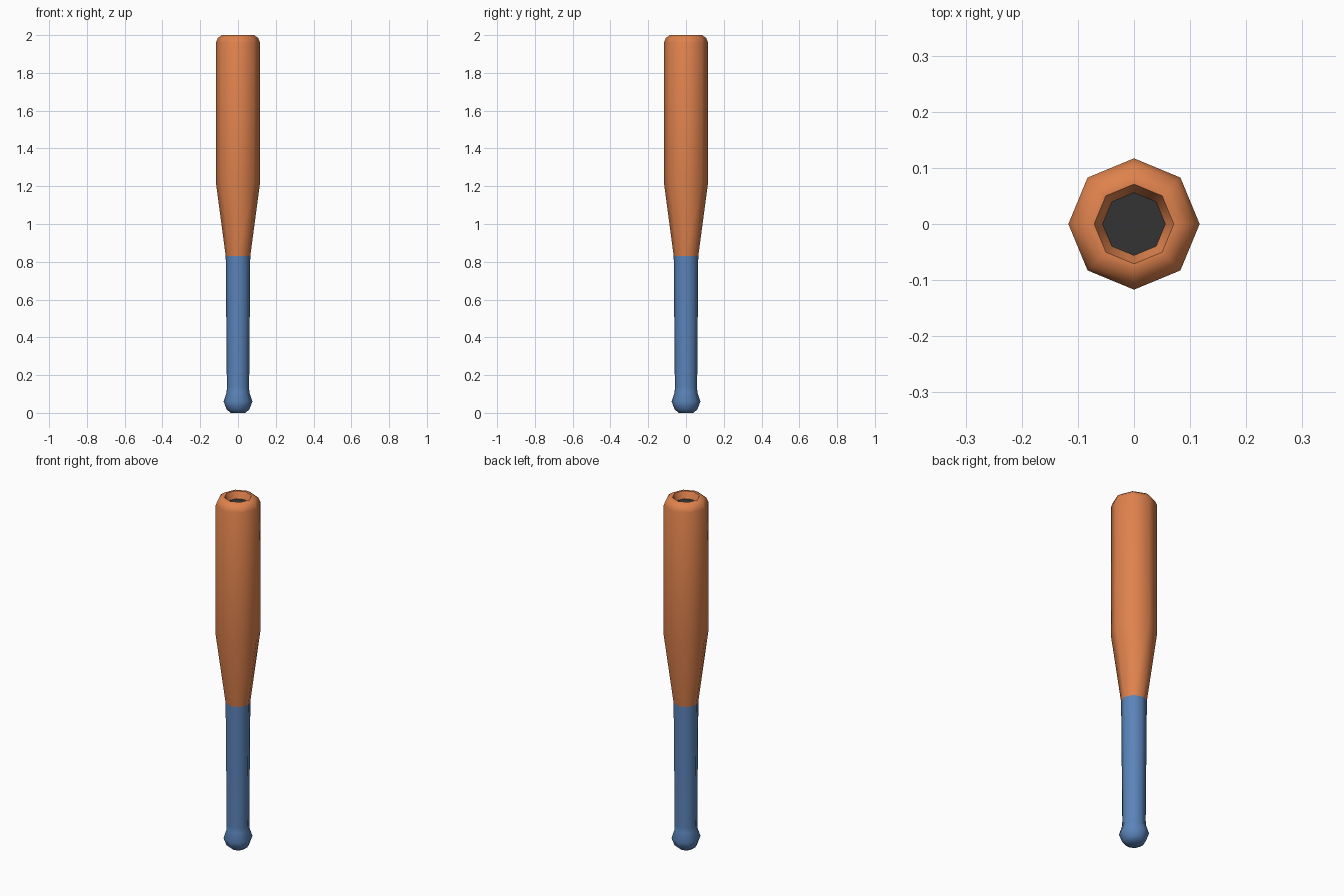
import bpy, math

if "Cube" in bpy.data.objects:
    bpy.data.objects.remove(bpy.data.objects["Cube"])

SIDES = 8

def material(name, rgb):
    m = bpy.data.materials.new(name)
    m.diffuse_color = (*rgb, 1)
    m.use_nodes = True
    m.node_tree.nodes["Principled BSDF"].inputs["Base Color"].default_value = m.diffuse_color
    return m

orange = material("orange wood", (0.74, 0.225, 0.075))
blue = material("blue grip", (0.105, 0.23, 0.49))
dark = material("dark grey", (0.033, 0.033, 0.033))

def lathe(name, profile, mat, cap_start=False, cap_end=False, angle=50):
    """Spin (radius, z) points, listed from the bottom outwards, into a part."""
    verts = [(r * math.cos(2 * math.pi * i / SIDES), r * math.sin(2 * math.pi * i / SIDES), z)
             for r, z in profile for i in range(SIDES)]
    faces = []
    for k in range(len(profile) - 1):
        a, b = k * SIDES, (k + 1) * SIDES
        for i in range(SIDES):
            j = (i + 1) % SIDES
            faces.append((a + i, a + j, b + j, b + i))
    if cap_start:
        faces.append(tuple(reversed(range(SIDES))))
    if cap_end:
        faces.append(tuple(range(len(verts) - SIDES, len(verts))))
    me = bpy.data.meshes.new(name)
    me.from_pydata(verts, [], faces)
    me.materials.append(mat)
    ob = bpy.data.objects.new(name, me)
    bpy.context.collection.objects.link(ob)
    bpy.ops.object.select_all(action='DESELECT')
    ob.select_set(True)
    bpy.context.view_layer.objects.active = ob
    bpy.ops.object.shade_smooth_by_angle(angle=math.radians(angle))
    return ob

# Grip with rounded end knob
lathe("handle", [(0.038, 0), (0.06, 0.018), (0.076, 0.06), (0.06, 0.108),
                 (0.059, 0.14), (0.065, 0.83)], blue, cap_start=True)

# Barrel, rounded tip and sloping cup walls
lathe("barrel", [(0.065, 0.83), (0.117, 1.22), (0.117, 1.96), (0.107, 1.985),
                 (0.085, 2.0), (0.071, 2.0), (0.056, 1.962)], orange)

# Dark floor of the cup
lathe("cup_floor", [(0.056, 1.962)], dark, cap_end=True)
